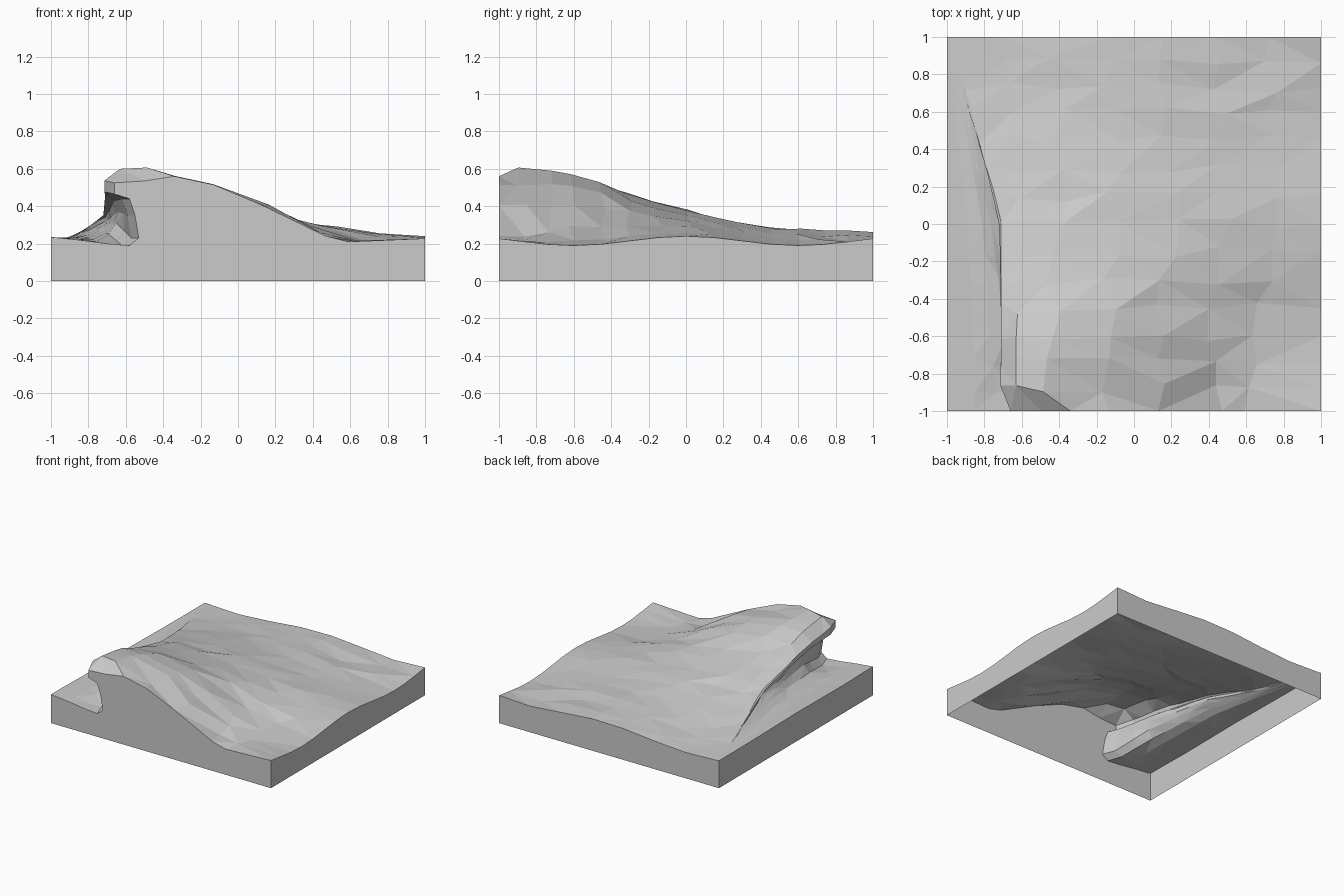
import bpy
import bmesh
import math
import random

random.seed(4)

cube = bpy.data.objects.get("Cube")
if cube:
    bpy.data.objects.remove(cube, do_unlink=True)

# Key cross-sections (x, z): trough, hollow, lip, crest, long back slope
FRONT = [(-1, .235), (-.85, .22), (-.7, .2), (-.58, .19), (-.53, .23),
         (-.55, .35), (-.58, .44), (-.66, .465), (-.66, .525), (-.5, .535),
         (-.34, .56), (-.13, .515), (.13, .405), (.47, .24), (.59, .21), (1, .22)]
MIDDLE = [(-1, .23), (-.86, .22), (-.77, .225), (-.69, .25), (-.65, .31),
          (-.64, .37), (-.66, .43), (-.71, .46), (-.71, .5), (-.63, .565),
          (-.45, .575), (-.15, .51), (.12, .41), (.42, .29), (.66, .22), (1, .22)]
TAIL = [(-1, .235), (-.89, .23), (-.81, .245), (-.76, .275), (-.73, .3),
        (-.71, .32), (-.71, .34), (-.72, .35), (-.71, .36), (-.6, .38),
        (-.4, .375), (-.1, .355), (.2, .325), (.48, .29), (.72, .26), (1, .24)]
LIP, CREST, LAST = 7, 9, len(FRONT) - 1


def shoulder_section():
    """Highest section: the front one with a raised crest and a thrown lip."""
    section = []
    for i, (x, z) in enumerate(FRONT):
        if i in (LIP, LIP + 1):
            x, z = x - .055, z + .012
        elif i == CREST:
            x, z = x - .13, z + .065
        elif i == CREST + 1:
            x, z = x - .15, z + .05
        elif i < LIP and i > 1:
            x -= .04
        section.append((x, z))
    return section


def flat_section():
    """Back edge, where the wave has run out into gentle swell."""
    section = []
    for i in range(LAST + 1):
        if i <= LIP + 1:
            x = -1 + .003 * i
        else:
            x = -.98 + 1.98 * (i - LIP - 1) / (LAST - LIP - 1)
        section.append((x, .238 + .026 * math.cos(4 * (x - .05))))
    return section


KEYS = [(-1, FRONT), (-.88, shoulder_section()), (-.6, MIDDLE),
        (0, TAIL), (1, flat_section())]


def surface_point(i, y):
    """Blend neighbouring key sections at depth y."""
    for (y0, a), (y1, b) in zip(KEYS, KEYS[1:]):
        if y <= y1 + 1e-6:
            t = (y - y0) / (y1 - y0)
            ease = math.sin(t * math.pi / 2) if y0 == 0 else t
            x = a[i][0] + (b[i][0] - a[i][0]) * t
            z = a[i][1] + (b[i][1] - a[i][1]) * ease
            break
    # gentle swell along the right-hand edge
    if i == LAST:
        z = .215 + .025 * math.cos(y * math.tau / 1.2)
    return x, y, z


# Wave surface as a loft with slightly irregular facets
rows = [-1, -.88, -.74, -.6, -.45, -.3, -.15, 0, .15, .3, .45, .6, .73, .86, 1]
bm = bmesh.new()
grid = []
for y in rows:
    line = []
    for i in range(LAST + 1):
        x, py, z = surface_point(i, y)
        if abs(y) < 1 and 0 < i < LAST:
            py += random.uniform(-.03, .03)
            if i > CREST:
                x += random.uniform(-.05, .05)
                z += random.uniform(-.007, .007)
        line.append(bm.verts.new((x, py, z)))
    grid.append(line)

for a, b in zip(grid, grid[1:]):
    for i in range(LAST):
        bm.faces.new((a[i], a[i + 1], b[i + 1], b[i]))
bmesh.ops.triangulate(bm, faces=bm.faces[:], quad_method='SHORT_EDGE')

# Four flat side walls, open underneath
corner = {(sx, sy): bm.verts.new((sx, sy, 0)) for sx in (-1, 1) for sy in (-1, 1)}
left = [line[0] for line in grid]
right = [line[LAST] for line in grid]
bm.faces.new([corner[-1, -1], corner[1, -1]] + grid[0][::-1])
bm.faces.new([corner[1, 1], corner[-1, 1]] + grid[-1])
bm.faces.new([corner[1, -1], corner[1, 1]] + right[::-1])
bm.faces.new([corner[-1, 1], corner[-1, -1]] + left)

mesh = bpy.data.meshes.new("breaking_wave")
bm.to_mesh(mesh)
bm.free()
wave = bpy.data.objects.new("breaking_wave", mesh)
bpy.context.scene.collection.objects.link(wave)

# Plain grey material
grey = bpy.data.materials.new("light grey")
grey.use_nodes = True
colour = (.6, .6, .6, 1)
grey.diffuse_color = colour
grey.node_tree.nodes["Principled BSDF"].inputs["Base Color"].default_value = colour
mesh.materials.append(grey)
